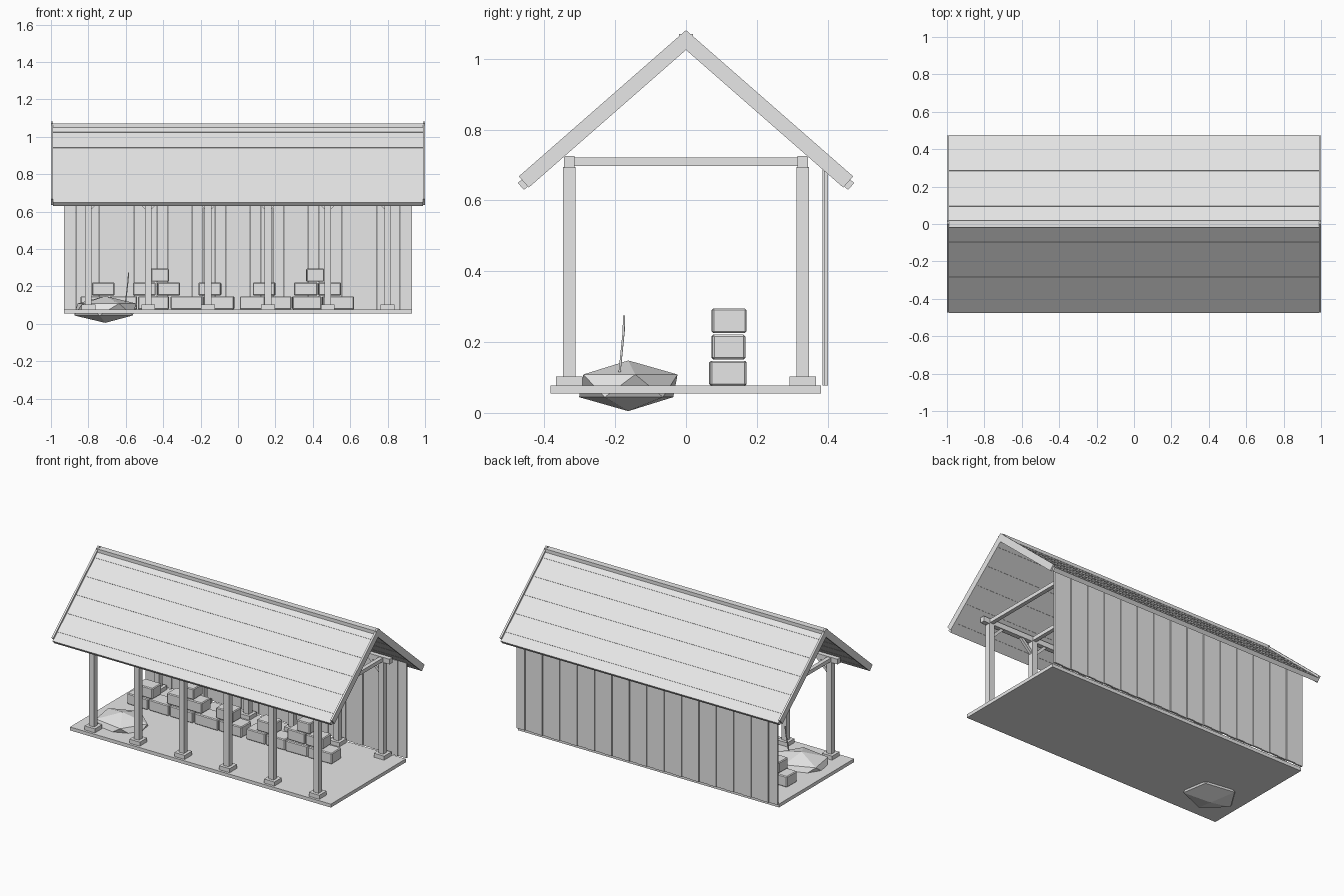
import bpy, math, random
from mathutils import Vector, Matrix

if "Cube" in bpy.data.objects:
    bpy.data.objects.remove(bpy.data.objects["Cube"])

random.seed(4)
grey = bpy.data.materials.new("light_grey")
grey.diffuse_color = (0.8, 0.8, 0.8, 1)
grey.use_nodes = True
grey.node_tree.nodes["Principled BSDF"].inputs["Base Color"].default_value = grey.diffuse_color


def prism(name, outline, axis, a, b):
    """Extrude a 2D outline along x or y, from a to b."""
    n = len(outline)
    place = (lambda t, u, v: (t, u, v)) if axis == "x" else (lambda t, u, v: (u, t, v))
    verts = [place(t, u, v) for t in (a, b) for u, v in outline]
    faces = [tuple(range(n))[::-1], tuple(range(n, 2 * n))]
    faces += [(i, (i + 1) % n, n + (i + 1) % n, n + i) for i in range(n)]
    mesh = bpy.data.meshes.new(name)
    mesh.from_pydata(verts, [], faces)
    return finish(name, mesh)


def finish(name, mesh):
    import bmesh
    bm = bmesh.new()
    bm.from_mesh(mesh)
    bmesh.ops.recalc_face_normals(bm, faces=bm.faces)
    bm.to_mesh(mesh)
    bm.free()
    mesh.materials.append(grey)
    ob = bpy.data.objects.new(name, mesh)
    bpy.context.collection.objects.link(ob)
    return ob


def box(name, x0, x1, y0, y1, z0, z1):
    return prism(name, [(y0, z0), (y1, z0), (y1, z1), (y0, z1)], "x", x0, x1)


# Floor slab
box("floor", -0.93, 0.93, -0.383, 0.381, 0.055, 0.077)

# Posts on footing blocks, knee braces and wall plates
post_xs = [-0.8 + 0.32 * i for i in range(6)]
for side in (-1, 1):
    y = 0.33 * side
    for x in post_xs:
        box("footing", x - 0.037, x + 0.037, y - 0.037, y + 0.037, 0.077, 0.103)
        box("post", x - 0.018, x + 0.018, y - 0.018, y + 0.018, 0.103, 0.695)
        for d in (-1, 1):
            if abs(x + d * 0.1) > 0.88:
                continue
            prism("knee_brace", [(x + d * 0.015, 0.61), (x + d * 0.015, 0.635),
                                 (x + d * 0.075, 0.695), (x + d * 0.1, 0.695)],
                  "y", y - 0.009, y + 0.009)
    box("wall_plate", -0.86, 0.86, y - 0.015, y + 0.015, 0.692, 0.725)

# Tie beams across the shed
for x in post_xs:
    box("tie_beam", x - 0.013, x + 0.013, -0.33, 0.33, 0.698, 0.722)

# Back wall of upright planks with small steps between them
count = 30
pitch = 1.86 / count
for i in range(count):
    x = -0.93 + i * pitch
    step = 0.004 * (i % 2)
    box("wall_plank", x + 0.001, x + pitch - 0.001,
        0.386 + step, 0.397 + step, 0.077, 0.69)

# Roof: sloping boards, gable trim and ridge cap
SLOPE = 0.875
ANGLE = math.atan(SLOPE)


def sloped(name, side, x0, x1, y_in, y_out, apex, thick):
    """Slab following the roof pitch, its lower end square to the slope."""
    top = lambda y: apex - SLOPE * y
    sn, cs = math.sin(ANGLE) * thick, math.cos(ANGLE) * thick
    inner = (y_in, apex - SLOPE * y_in - thick / math.cos(ANGLE))
    if y_in > 0:
        inner = (y_in - sn, top(y_in) - cs)
    pts = [(y_in, top(y_in)), (y_out, top(y_out)),
           (y_out - sn, top(y_out) - cs), inner]
    return prism(name, [(side * y, z) for y, z in pts], "x", x0, x1)


boards = 10
for side in (-1, 1):
    for i in range(boards):
        sloped("roof_board", side, -0.99, 0.99, 0.475 * i / boards,
               0.475 * (i + 1) / boards, 1.066 - 0.001 * (i % 2), 0.026)
    for x0 in (-1.0, 0.988):
        sloped("gable_trim", side, x0, x0 + 0.012, 0.0, 0.472, 1.081, 0.042)
box("ridge_cap", -1.0, 1.0, -0.02, 0.02, 1.04, 1.07)


# Stacked bales: (x start, x end) for each tier
def bale(x0, x1, z0, y0, y1):
    w, d, h = x1 - x0, y1 - y0, 0.07
    ob = box("bale", -w / 2, w / 2, -d / 2, d / 2, 0, h)
    ob.location = ((x0 + x1) / 2, (y0 + y1) / 2, z0)
    ob.rotation_euler.z = math.radians(random.uniform(-2, 2))
    mod = ob.modifiers.new("soft_edges", "BEVEL")
    mod.width, mod.segments = 0.005, 1


tiers = [
    (0.077, 0.067, 0.169, [(-0.84, -0.69), (-0.685, -0.54), (-0.535, -0.37),
                           (-0.36, -0.19), (-0.185, -0.02), (0.01, 0.145),
                           (0.15, 0.285), (0.29, 0.445), (0.45, 0.62)]),
    (0.151, 0.073, 0.166, [(-0.78, -0.66), (-0.56, -0.44), (-0.43, -0.31),
                           (-0.21, -0.09), (0.08, 0.2), (0.3, 0.425), (0.43, 0.55)]),
    (0.225, 0.073, 0.17, [(-0.465, -0.37), (0.365, 0.46)]),
]
for z, y0, y1, spans in tiers:
    for x0, x1 in spans:
        bale(x0, x1, z, y0, y1)

# Faceted pile sunk into the floor
bpy.ops.mesh.primitive_ico_sphere_add(subdivisions=1, radius=1)
pile = bpy.context.object
pile.name = "pile"
pile.data.transform(Matrix.Translation((-0.71, -0.163, 0.0765))
                    @ Matrix.Diagonal((0.187, 0.158, 0.0715, 1))
                    @ Matrix.Rotation(math.radians(80), 4, "Z"))
pile.data.materials.append(grey)

# Thin bent handle standing in the pile
curve = bpy.data.curves.new("handle", "CURVE")
curve.dimensions = "3D"
curve.bevel_depth = 0.004
curve.bevel_resolution = 0
curve.use_fill_caps = True
path = [(-0.602, -0.188, 0.11), (-0.595, -0.182, 0.17),
        (-0.588, -0.176, 0.23), (-0.585, -0.175, 0.275)]
spline = curve.splines.new("POLY")
spline.points.add(len(path) - 1)
for p, co in zip(spline.points, path):
    p.co = (*co, 1)
curve.materials.append(grey)
handle = bpy.data.objects.new("handle", curve)
bpy.context.collection.objects.link(handle)
